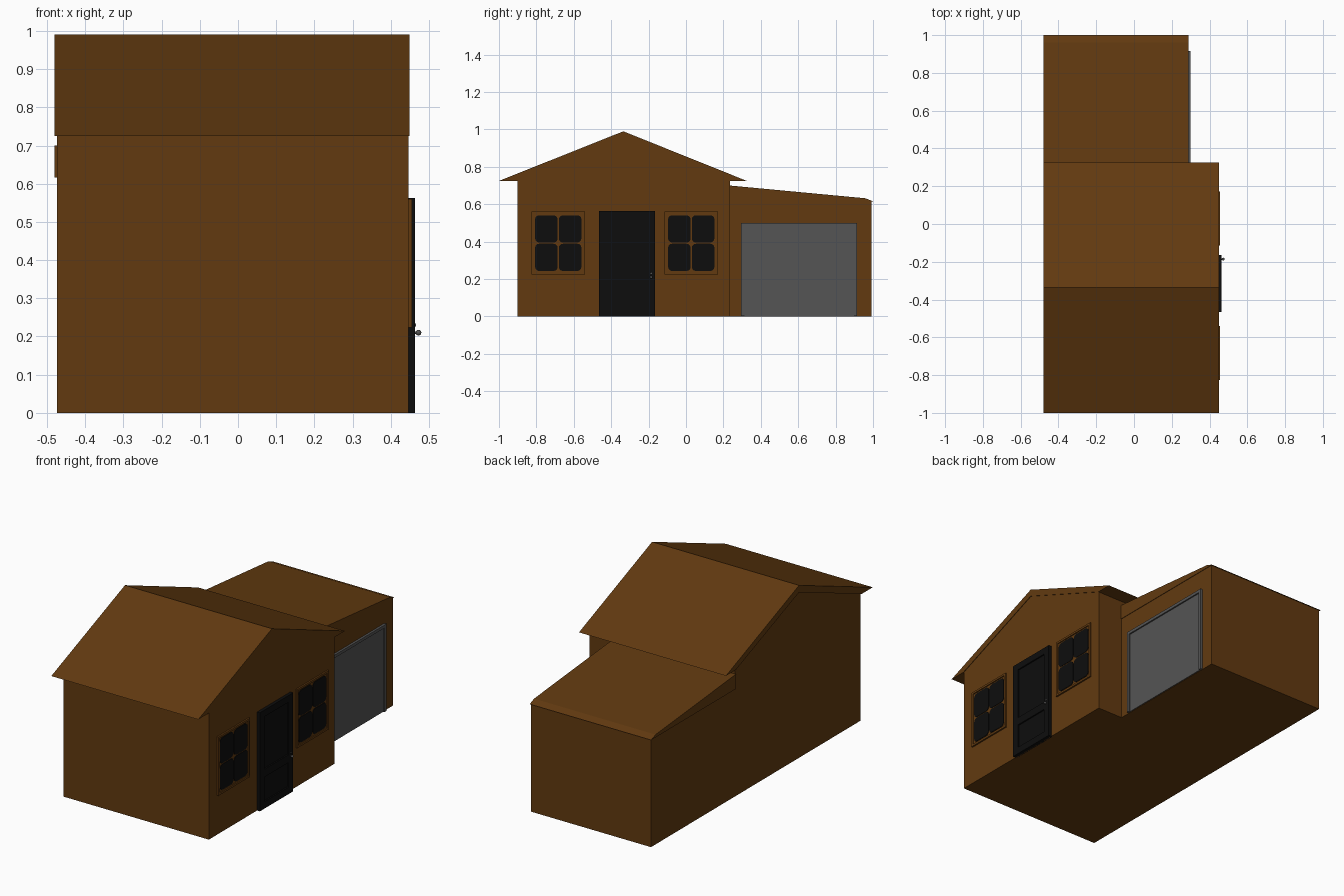
import bpy, bmesh, math

if "Cube" in bpy.data.objects:
    bpy.data.objects.remove(bpy.data.objects["Cube"])


def material(name, rgb):
    m = bpy.data.materials.new(name)
    m.diffuse_color = (*rgb, 1)
    m.use_nodes = True
    m.node_tree.nodes["Principled BSDF"].inputs["Base Color"].default_value = m.diffuse_color
    return m


BROWN = material("brown", (0.122, 0.042, 0.005))
BLACK = material("black", (0.004, 0.004, 0.004))
GREY = material("grey", (0.09, 0.09, 0.09))


def finish(name, bm, mat):
    bmesh.ops.recalc_face_normals(bm, faces=bm.faces)
    me = bpy.data.meshes.new(name)
    bm.to_mesh(me)
    bm.free()
    me.materials.append(mat)
    ob = bpy.data.objects.new(name, me)
    bpy.context.collection.objects.link(ob)
    return ob


def prism(name, profiles, x0, x1, mat):
    """Extrude one or more (y, z) outlines from x0 to x1."""
    bm = bmesh.new()
    for pts in profiles:
        face = bm.faces.new([bm.verts.new((x0, y, z)) for y, z in pts])
        ext = bmesh.ops.extrude_face_region(bm, geom=[face])
        verts = [v for v in ext["geom"] if isinstance(v, bmesh.types.BMVert)]
        bmesh.ops.translate(bm, vec=(x1 - x0, 0, 0), verts=verts)
    return finish(name, bm, mat)


def rect(y0, y1, z0, z1):
    return [(y0, z0), (y1, z0), (y1, z1), (y0, z1)]


def rounded(y0, y1, z0, z1, r, seg=3):
    pts = []
    for i, (cy, cz) in enumerate(rect(y0 + r, y1 - r, z0 + r, z1 - r)):
        for k in range(seg + 1):
            a = math.pi + math.pi / 2 * (i + k / seg)
            pts.append((cy + r * math.cos(a), cz + r * math.sin(a)))
    return pts


# Main house with gabled walls, and the overhanging roof
RIDGE = -0.335
prism("house_walls", [[(-0.90, 0), (0.235, 0), (0.235, 0.725), (RIDGE, 0.95), (-0.90, 0.725)]],
      -0.474, 0.446, BROWN)
prism("house_roof", [[(-1.0, 0.725), (-0.90, 0.725), (RIDGE, 0.95), (0.235, 0.725),
                      (0.325, 0.725), (RIDGE, 0.99)]], -0.48, 0.449, BROWN)

# Lower garage with its lean-to roof
prism("garage_walls", [rect(0.235, 0.993, 0, 0.616)], -0.474, 0.285, BROWN)
prism("garage_roof", [[(0.235, 0.616), (1.0, 0.616), (0.96, 0.632), (0.235, 0.70)]],
      -0.48, 0.288, BROWN)

# Garage door: recessed panel inside a raised border
prism("garage_door_panel", [rect(0.295, 0.915, 0.002, 0.50)], 0.28, 0.290, GREY)
prism("garage_door_border", [rect(0.295, 0.312, 0.002, 0.50), rect(0.898, 0.915, 0.002, 0.50),
                             rect(0.312, 0.898, 0.483, 0.50)], 0.28, 0.298, GREY)

# Front door: slab with stiles and rails around two panels
prism("front_door_slab", [rect(-0.465, -0.165, 0, 0.563)], 0.438, 0.456, BLACK)
prism("front_door_rails", [rect(-0.465, -0.425, 0, 0.563), rect(-0.205, -0.165, 0, 0.563),
                           rect(-0.425, -0.205, 0, 0.04), rect(-0.425, -0.205, 0.18, 0.225),
                           rect(-0.425, -0.205, 0.525, 0.563)], 0.445, 0.464, BLACK)

# Door knob: short stem, ball and keyhole plate
bm = bmesh.new()
bmesh.ops.create_uvsphere(bm, u_segments=12, v_segments=8, radius=0.0075)
bmesh.ops.translate(bm, vec=(0.4725, -0.186, 0.21), verts=bm.verts)
knob = finish("door_knob", bm, GREY)
for p in knob.data.polygons:
    p.use_smooth = True
prism("door_knob_stem", [rounded(-0.189, -0.183, 0.207, 0.213, 0.0029)], 0.462, 0.47, GREY)
prism("keyhole_plate", [rounded(-0.190, -0.182, 0.226, 0.234, 0.0039)], 0.462, 0.466, GREY)

# Two windows: backing, raised frame and four rounded panes each
for side, yc in (("left", -0.683), ("right", 0.028)):
    y0, y1, z0, z1, t = yc - 0.143, yc + 0.143, 0.224, 0.560, 0.012
    prism(f"window_backing_{side}", [rect(y0, y1, z0, z1)], 0.44, 0.449, BROWN)
    prism(f"window_frame_{side}", [rect(y0, y0 + t, z0, z1), rect(y1 - t, y1, z0, z1),
                                   rect(y0 + t, y1 - t, z0, z0 + t),
                                   rect(y0 + t, y1 - t, z1 - t, z1)], 0.44, 0.455, BROWN)
    panes = []
    for a, b in ((yc - 0.124, yc - 0.003), (yc + 0.003, yc + 0.124)):
        for c, d in ((0.243, 0.389), (0.395, 0.541)):
            panes.append(rounded(a, b, c, d, 0.022))
    prism(f"window_panes_{side}", panes, 0.446, 0.452, BLACK)
